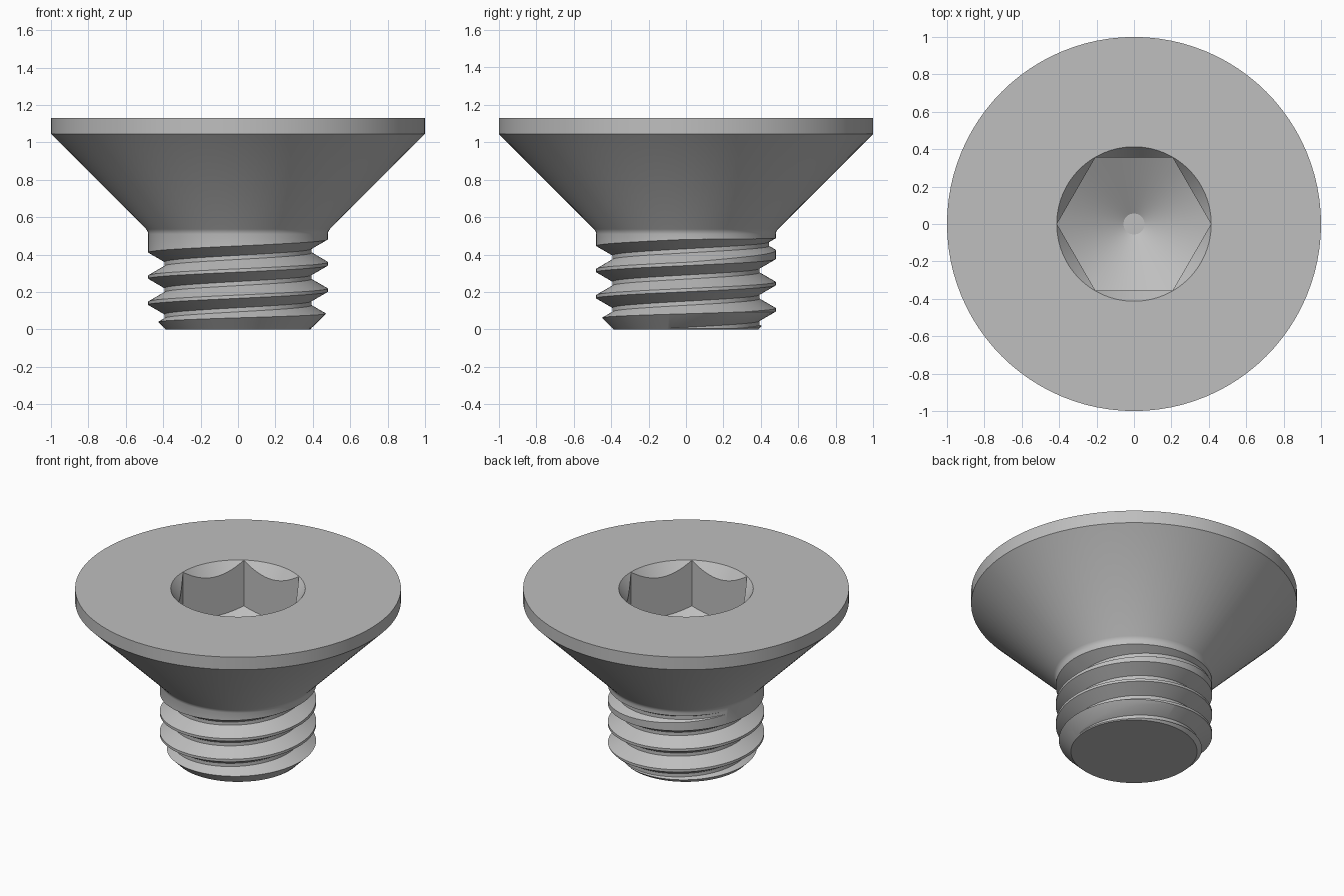
import bpy, bmesh, math
from mathutils import Vector

if "Cube" in bpy.data.objects:
    bpy.data.objects.remove(bpy.data.objects["Cube"])

SIDES = 96
TOP = 1.13
PITCH = 0.14
TURN = 2 * math.pi

steel = bpy.data.materials.new("grey steel")
steel.use_nodes = True
colour = (0.52, 0.52, 0.52, 1)
steel.diffuse_color = colour
steel.node_tree.nodes["Principled BSDF"].inputs["Base Color"].default_value = colour


def loft(name, rings):
    """Skin a list of closed rings and cap both ends."""
    bm = bmesh.new()
    loops = [[bm.verts.new(p) for p in ring] for ring in rings]
    for a, b in zip(loops, loops[1:]):
        n = len(a)
        for i in range(n):
            j = (i + 1) % n
            bm.faces.new((a[i], a[j], b[j], b[i]))
    bm.faces.new(loops[0][::-1])
    bm.faces.new(loops[-1])
    bmesh.ops.recalc_face_normals(bm, faces=bm.faces)
    mesh = bpy.data.meshes.new(name)
    bm.to_mesh(mesh)
    bm.free()
    mesh.materials.append(steel)
    obj = bpy.data.objects.new(name, mesh)
    bpy.context.collection.objects.link(obj)
    return obj


def polar(r, angle, z):
    return Vector((r * math.cos(angle), r * math.sin(angle), z))


def lathe(name, profile, sides=SIDES):
    return loft(name, [[polar(r, TURN * i / sides, z) for i in range(sides)]
                       for r, z in profile])


def boolean(obj, cutter, operation):
    mod = obj.modifiers.new(operation.lower(), "BOOLEAN")
    mod.operation = operation
    mod.solver = "EXACT"
    mod.object = cutter
    bpy.ops.object.select_all(action="DESELECT")
    bpy.context.view_layer.objects.active = obj
    obj.select_set(True)
    bpy.ops.object.modifier_apply(modifier=mod.name)
    bpy.data.objects.remove(cutter)


# Body: chamfered tip, shank, small fillet, countersunk head, rim
screw = lathe("countersunk_screw", [
    (0.387, 0), (0.48, 0.093), (0.48, 0.51), (0.483, 0.523), (0.491, 0.536),
    (1, 1.045), (1, TOP)])

# Thread: a helical groove that runs out under the head
START, FULL, END = -3 * TURN, TURN, 1.5 * TURN
STEP = TURN / SIDES
ROOT, OUTER = 0.393, 0.49
root_half = 0.011
outer_half = root_half + (OUTER - ROOT) * math.tan(math.radians(30))
sections = []
for i in range(int((END - START) / STEP) + 2):
    angle = START + (i + 0.5) * STEP
    shift = 0.1 * max(0, (angle - FULL) / (END - FULL))
    z = 2 * PITCH + PITCH * angle / TURN
    sections.append([polar(r + shift, angle, z + dz) for r, dz in (
        (ROOT, -root_half), (OUTER, -outer_half),
        (OUTER, outer_half), (ROOT, root_half))])
boolean(screw, loft("thread_groove", sections), "DIFFERENCE")

# Hexagonal socket with a drilled conical floor
HEX = 0.412
FLOOR = 0.82
slope = math.tan(math.radians(30))
socket = lathe("socket", [(HEX, 0.55), (HEX, TOP + 0.1)], 6)
drill = lathe("drill", [
    (0.056, FLOOR - (HEX - 0.056) * slope), (0.5, FLOOR + (0.5 - HEX) * slope),
    (0.5, TOP + 0.2)])
boolean(socket, drill, "INTERSECT")
boolean(screw, socket, "DIFFERENCE")

# Conical lead-in around the socket mouth
lead = 1.35
lead_in = lathe("lead_in", [
    (0.32, TOP - (HEX + 0.001 - 0.32) * lead),
    (0.45, TOP + (0.45 - HEX - 0.001) * lead)])
boolean(screw, lead_in, "DIFFERENCE")

bpy.ops.object.shade_smooth_by_angle(angle=math.radians(30))
